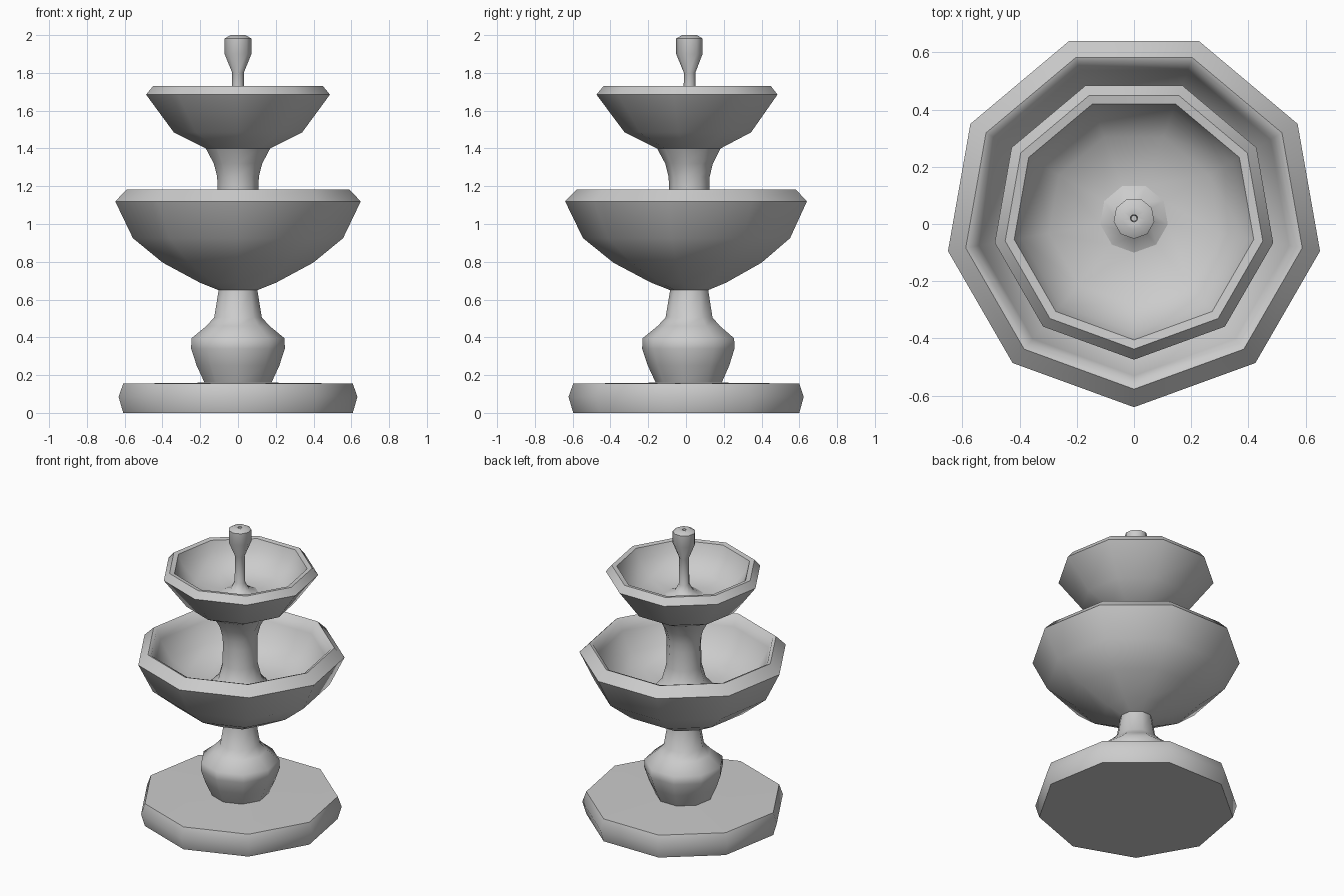
import bpy, bmesh, math

if "Cube" in bpy.data.objects:
    bpy.data.objects.remove(bpy.data.objects["Cube"])

SIDES = 9
AXIS_Y = 0.02  # nine-sided plan: the lathe axis sits slightly behind the bounds centre


def lathe(name, profile):
    """Revolve (radius, z) points around the axis; radius 0 becomes a pole."""
    bm = bmesh.new()
    rings = []
    for r, z in profile:
        if r == 0:
            rings.append([bm.verts.new((0, AXIS_Y, z))])
            continue
        angles = [-math.pi / 2 + i * math.tau / SIDES for i in range(SIDES)]
        rings.append([bm.verts.new((r * math.cos(a), AXIS_Y + r * math.sin(a), z)) for a in angles])
    for lo, hi in zip(rings, rings[1:]):
        for i in range(SIDES):
            j = (i + 1) % SIDES
            quad = [lo[i % len(lo)], lo[j % len(lo)], hi[j % len(hi)], hi[i % len(hi)]]
            bm.faces.new(list(dict.fromkeys(quad)))
    mesh = bpy.data.meshes.new(name)
    bm.to_mesh(mesh)
    bm.free()
    obj = bpy.data.objects.new(name, mesh)
    bpy.context.collection.objects.link(obj)
    bpy.ops.object.select_all(action='DESELECT')
    obj.select_set(True)
    bpy.context.view_layer.objects.active = obj
    bpy.ops.object.shade_smooth_by_angle(angle=math.radians(52))
    return obj


# Ground plinth
lathe("base", [(0, 0), (0.617, 0), (0.642, 0.085), (0.617, 0.155), (0.18, 0.16)])

# Bulbous foot with narrow neck
lathe("pedestal", [(0.18, 0.16), (0.222, 0.25), (0.252, 0.34), (0.25, 0.395),
                   (0.17, 0.46), (0.128, 0.505), (0.104, 0.65)])

# Large bowl, outside to inside
lathe("lower_bowl", [(0.104, 0.65), (0.206, 0.69), (0.404, 0.795), (0.565, 0.925),
                     (0.66, 1.12), (0.597, 1.183), (0.575, 1.175), (0.55, 1.11),
                     (0.48, 0.99), (0.36, 0.91), (0.2, 0.895)])

# Column rising from the large bowl
lathe("column", [(0.2, 0.895), (0.14, 0.96), (0.113, 1.06), (0.11, 1.19), (0.112, 1.25),
                 (0.13, 1.32), (0.173, 1.4)])

# Small bowl
lathe("upper_bowl", [(0.173, 1.4), (0.345, 1.485), (0.494, 1.685), (0.457, 1.73),
                     (0.425, 1.725), (0.40, 1.66), (0.302, 1.555), (0.12, 1.545)])

# Spout with a small hole in its tip
lathe("spout", [(0.12, 1.545), (0.06, 1.57), (0.034, 1.62), (0.031, 1.80), (0.072, 1.9),
                (0.072, 1.982), (0.04, 2.0), (0.013, 1.995), (0.01, 1.95), (0, 1.95)])
